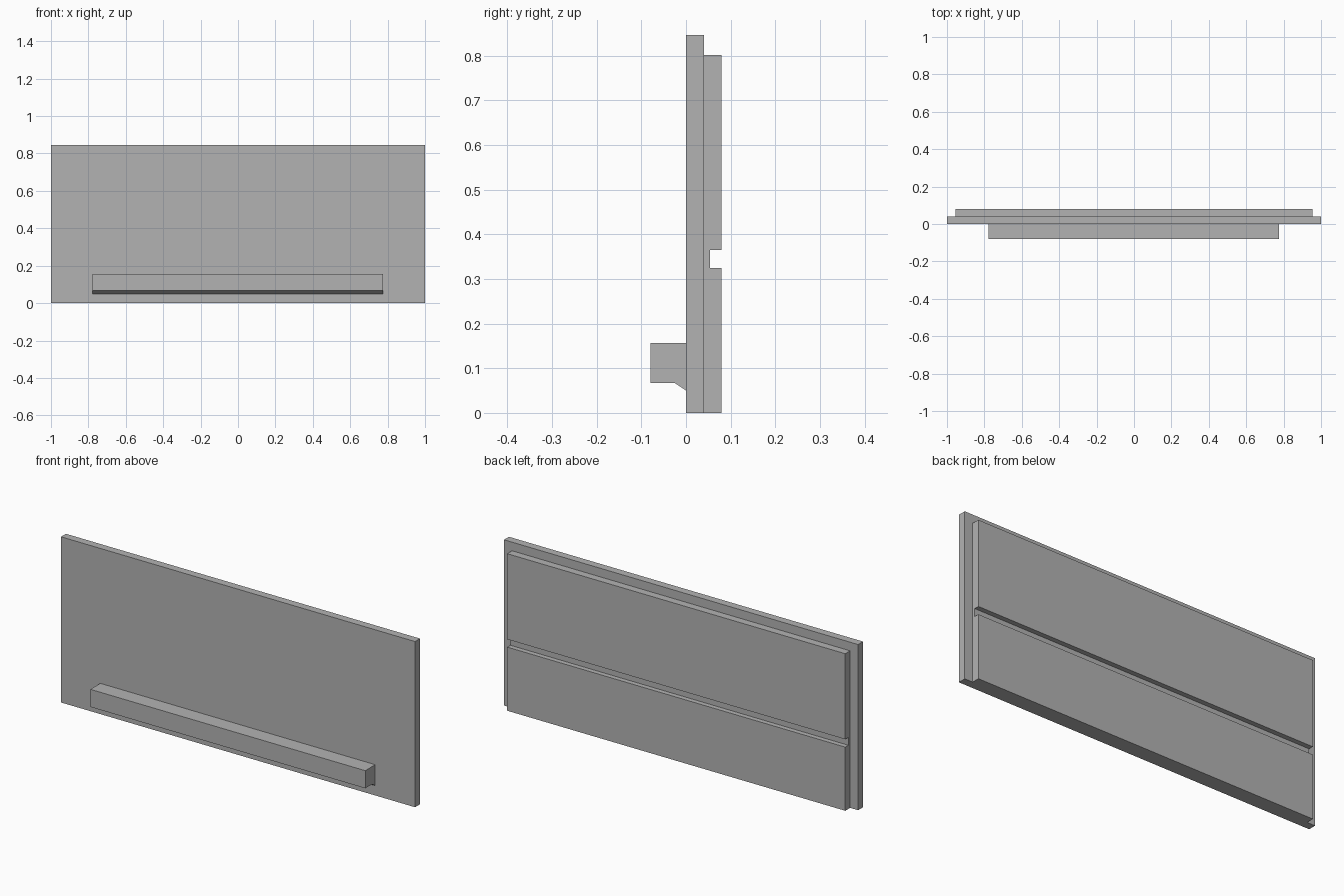
import bpy
import bmesh

if "Cube" in bpy.data.objects:
    bpy.data.objects.remove(bpy.data.objects["Cube"])

grey = bpy.data.materials.new("plain grey")
grey.diffuse_color = (0.45, 0.45, 0.45, 1)
grey.use_nodes = True
grey.node_tree.nodes["Principled BSDF"].inputs["Base Color"].default_value = grey.diffuse_color


def extrude_profile(name, profile, x0, x1):
    """Extrude a (y, z) side profile from x0 to x1."""
    bm = bmesh.new()
    face = bm.faces.new([bm.verts.new((x0, y, z)) for y, z in profile])
    ext = bmesh.ops.extrude_face_region(bm, geom=[face])
    verts = [v for v in ext["geom"] if isinstance(v, bmesh.types.BMVert)]
    bmesh.ops.translate(bm, verts=verts, vec=(x1 - x0, 0, 0))
    bmesh.ops.recalc_face_normals(bm, faces=bm.faces[:])
    mesh = bpy.data.meshes.new(name)
    bm.to_mesh(mesh)
    bm.free()
    mesh.materials.append(grey)
    obj = bpy.data.objects.new(name, mesh)
    bpy.context.collection.objects.link(obj)
    return obj


# Wide front panel
extrude_profile("front_panel",
                [(0, 0), (0.04, 0), (0.04, 0.846), (0, 0.846)], -1, 1)

# Narrower backing panel with a horizontal groove
extrude_profile("back_panel",
                [(0.04, 0), (0.079, 0), (0.079, 0.325), (0.054, 0.325),
                 (0.054, 0.365), (0.079, 0.365), (0.079, 0.802), (0.04, 0.802)],
                -0.955, 0.955)

# Ledge rail with a sloped fillet underneath
extrude_profile("front_ledge",
                [(0, 0.05), (0, 0.157), (-0.08, 0.157),
                 (-0.08, 0.067), (-0.025, 0.067)], -0.778, 0.775)
